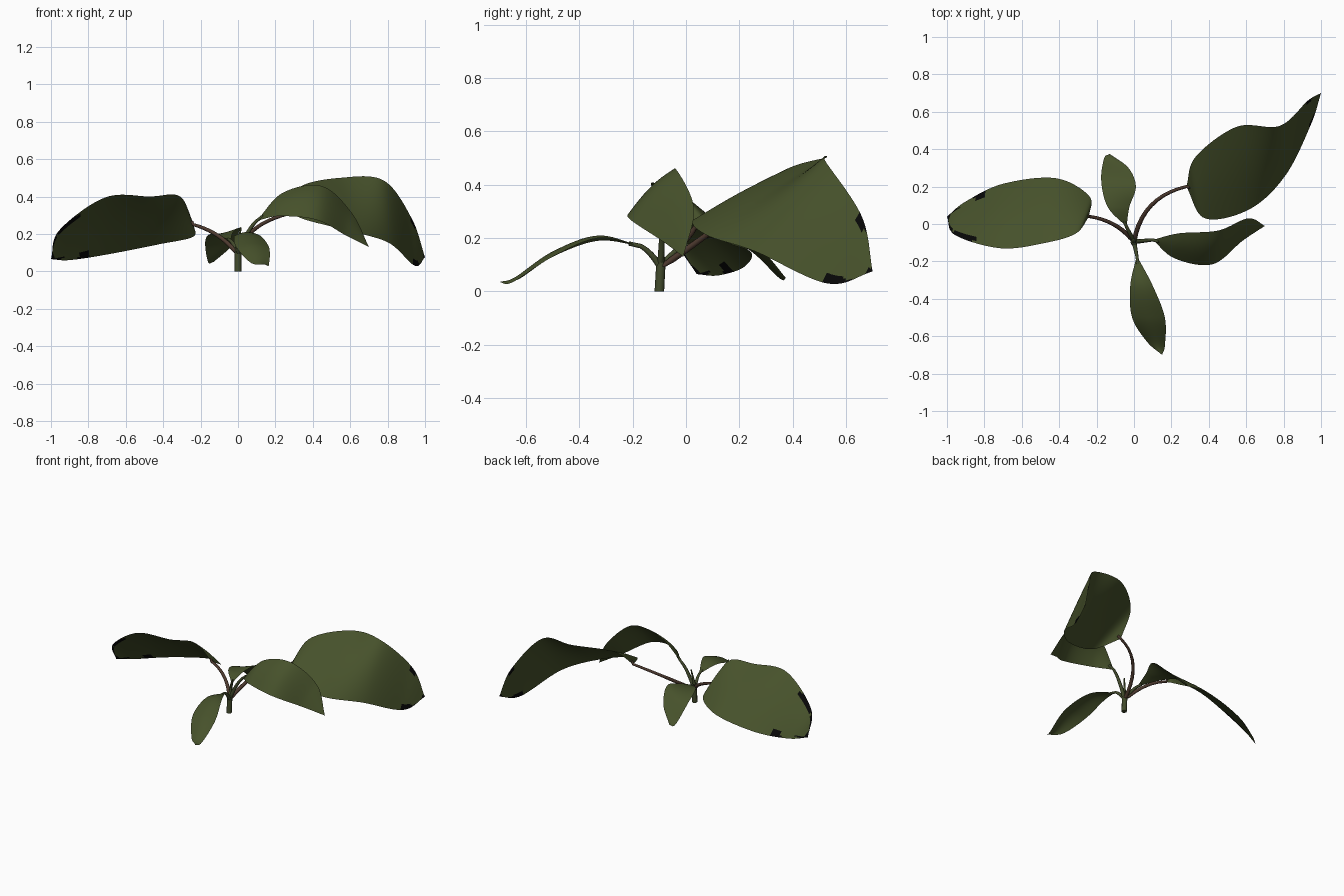
import bpy, bmesh, math
from mathutils import Vector, noise

if "Cube" in bpy.data.objects:
    bpy.data.objects.remove(bpy.data.objects["Cube"])


def material(name, rgb):
    m = bpy.data.materials.new(name)
    m.diffuse_color = (*rgb, 1)
    m.use_nodes = True
    m.node_tree.nodes["Principled BSDF"].inputs["Base Color"].default_value = m.diffuse_color
    return m


GREEN = material("leaf green", (0.062, 0.083, 0.024))
BLACK = material("withered black", (0.002, 0.002, 0.002))
STALK = material("stalk green", (0.055, 0.07, 0.025))
BROWN = material("stalk brown", (0.075, 0.042, 0.028))
ROOT = Vector((0, -.095, .09))


def add_object(name, bm, *mats):
    me = bpy.data.meshes.new(name)
    bm.to_mesh(me)
    bm.free()
    for m in mats:
        me.materials.append(m)
    bpy.context.collection.objects.link(bpy.data.objects.new(name, me))


def spline(pts, t):
    """Catmull-Rom point on a rail, t in 0..1."""
    p = [2 * pts[0] - pts[1]] + pts + [2 * pts[-1] - pts[-2]]
    s = t * (len(pts) - 1)
    i = min(int(s), len(pts) - 2)
    f = s - i
    a, b, c, d = p[i:i + 4]
    return 0.5 * (2 * b + (c - a) * f + (2 * a - 5 * b + 4 * c - d) * f * f
                  + (3 * b - a - 3 * c + d) * f ** 3)


def stalk(name, path, r0, r1, mat, sides=8):
    """Tapered round stalk along a path of points."""
    bm = bmesh.new()
    rings = []
    for i, p in enumerate(path):
        k = i / (len(path) - 1)
        d = path[min(i + 1, len(path) - 1)] - path[max(i - 1, 0)]
        turn = d.to_track_quat('Z', 'Y') if i else Vector((0, 0, 1)).to_track_quat('Z', 'Y')
        r = r0 + (r1 - r0) * k
        rings.append([bm.verts.new(p + turn @ Vector((
            r * math.cos(math.tau * j / sides), r * math.sin(math.tau * j / sides), 0)))
            for j in range(sides)])
    for a, b in zip(rings, rings[1:]):
        for j in range(sides):
            n = (j + 1) % sides
            bm.faces.new((a[j], a[n], b[n], b[j])).smooth = True
    bm.faces.new(rings[0][::-1])
    bm.faces.new(rings[-1])
    bmesh.ops.recalc_face_normals(bm, faces=bm.faces)
    add_object(name, bm, mat)


def leaf(name, base, left, right, tip, crown, bend=0, mat=STALK, withered=1, nu=60, nv=24):
    """Blade lofted between two edge rails, plus the stalk that carries it."""
    base, tip = Vector(base), Vector(tip)
    rail_l, rail_r = ([base] + [Vector(p) for p in side] + [tip] for side in (left, right))

    def point(t, w):
        a, b = spline(rail_l, t), spline(rail_r, t)
        q = a.lerp(b, w)
        q.z += crown * math.sin(math.pi * w) * math.sin(math.pi * t)
        q.z = max(q.z, .025)
        return q

    bm = bmesh.new()
    rows = [[bm.verts.new(point(i / nu, j / nv)) for j in range(nv + 1)]
            for i in range(nu + 1)]
    for i in range(nu):
        for j in range(nv):
            f = bm.faces.new((rows[i][j], rows[i][j + 1], rows[i + 1][j + 1], rows[i + 1][j]))
            f.smooth = True
            # withered patches along the rim near the tip
            rim = min(j, nv - 1 - j, nu - 1 - i)
            if i > nu * withered and rim < 3 and noise.noise(f.calc_center_median() * 11) > -.08:
                f.material_index = 1
    bmesh.ops.remove_doubles(bm, verts=bm.verts, dist=1e-5)
    add_object(name, bm, GREEN, BLACK)

    # stalk arches up to the blade and ends just under it
    span = base - ROOT
    ctrl = ROOT + span * .5 + Vector((-span.y, span.x, 0)) * bend
    ctrl.z = ROOT.z + span.z * .75
    path = [ROOT.lerp(ctrl, k / 10).lerp(ctrl.lerp(base, k / 10), k / 10) for k in range(11)]
    path.append(point(.07, .5) - Vector((0, 0, .004)))
    stalk(name + "_stalk", path, .013, .008, mat)


leaf("back_right_leaf", (.28, .20, .31),
     [(.33, .36, .45), (.55, .52, .50), (.78, .525, .485), (.93, .66, .28)],
     [(.38, .03, .27), (.62, .08, .21), (.81, .26, .15), (.945, .53, .03)],
     (1, .70, .075), .012, .33, BROWN, .78)

leaf("front_right_leaf", (.10, -.085, .27),
     [(.24, -.05, .42), (.45, -.035, .455), (.61, .03, .31)],
     [(.22, -.185, .295), (.42, -.215, .275), (.58, -.09, .19)],
     (.70, -.01, .13), .02)

leaf("left_leaf", (-.24, .04, .25),
     [(-.31, -.05, .40), (-.47, -.10, .40), (-.71, -.13, .395), (-.955, -.06, .22)],
     [(-.24, .15, .185), (-.42, .245, .145), (-.70, .215, .09), (-.90, .12, .06)],
     (-1, .04, .065), .02, -.2, BROWN, .68)

leaf("front_leaf", (.015, -.17, .17),
     [(.10, -.33, .20), (.165, -.50, .13), (.165, -.65, .035)],
     [(-.02, -.33, .19), (-.01, -.50, .13), (.07, -.63, .045)],
     (.15, -.70, .035), .02)

leaf("back_leaf", (-.04, -.015, .165),
     [(-.14, .09, .20), (-.175, .23, .16), (-.16, .35, .05)],
     [(-.025, .09, .21), (.01, .20, .23), (-.03, .30, .14)],
     (-.13, .375, .05), -.005)

# Short main stem and the young shoot at its centre
top = Vector((0, -.095, .13))
stalk("main_stem", [Vector((0, -.10, 0)), ROOT, top], .018, .017, STALK)
stalk("young_shoot", [ROOT, top, Vector((.015, -.08, .235))], .015, .004, GREEN)
